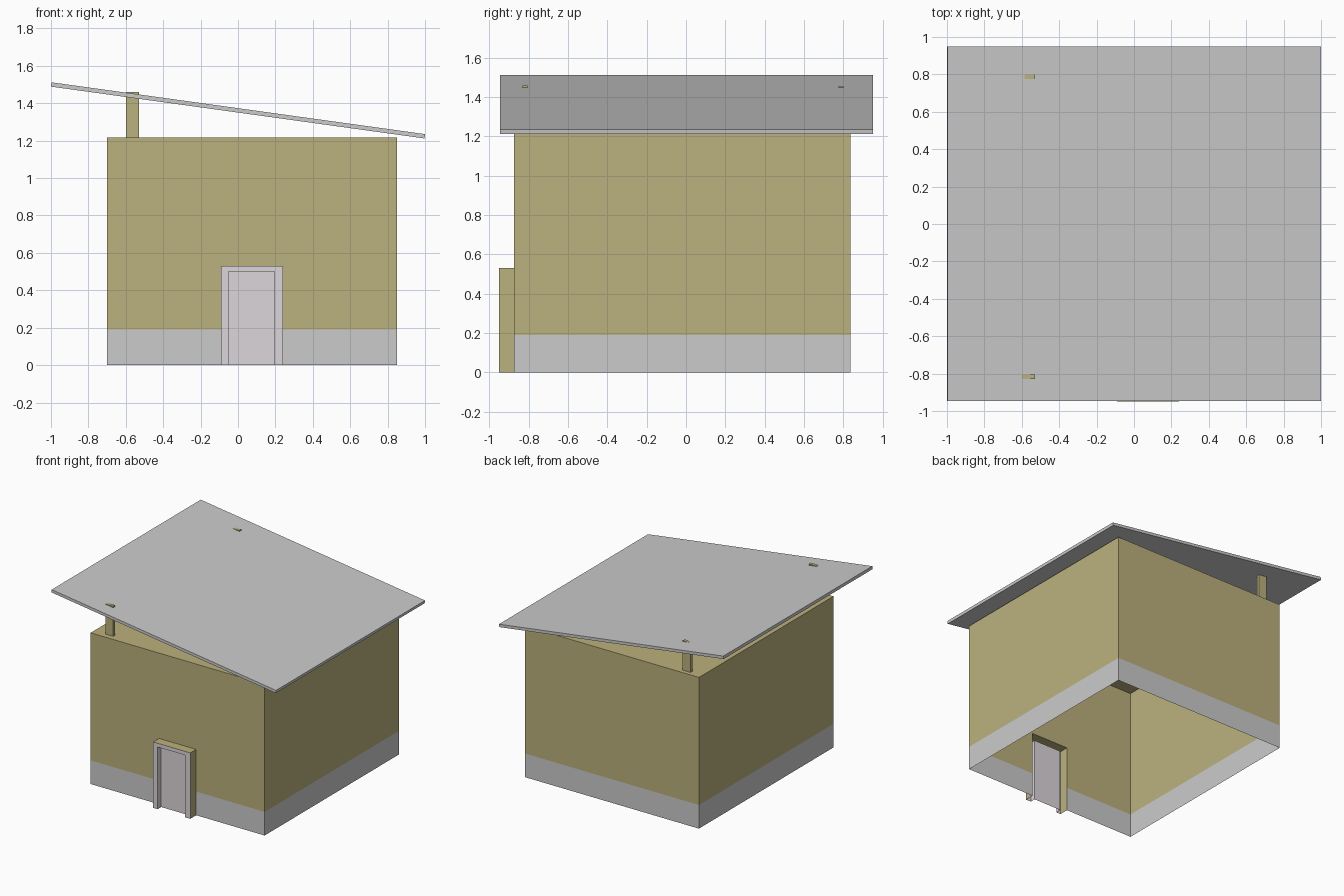
import bpy
import bmesh

if "Cube" in bpy.data.objects:
    bpy.data.objects.remove(bpy.data.objects["Cube"])

X0, X1, Y0, Y1, TOP = -0.70, 0.85, -0.875, 0.835, 1.217
DX0, DX1, DTOP = -0.09, 0.24, 0.53      # door surround outline
BAND = 0.19                             # plinth height
FRONT = -0.95


def material(name, rgb):
    m = bpy.data.materials.new(name)
    m.diffuse_color = (*rgb, 1)
    m.use_nodes = True
    m.node_tree.nodes["Principled BSDF"].inputs["Base Color"].default_value = m.diffuse_color
    return m


olive = material("olive", (0.50, 0.44, 0.205))
mauve = material("mauve", (0.72, 0.67, 0.70))


def make(name, strips=(), faces=(), mat=None):
    """Mesh from strips bridging two equal-length paths, plus single faces."""
    bm = bmesh.new()
    for a, b in strips:
        for i in range(len(a) - 1):
            bm.faces.new([bm.verts.new(p) for p in (a[i], a[i + 1], b[i + 1], b[i])])
    for f in faces:
        bm.faces.new([bm.verts.new(p) for p in f])
    bmesh.ops.remove_doubles(bm, verts=bm.verts, dist=1e-4)
    me = bpy.data.meshes.new(name)
    bm.to_mesh(me)
    bm.free()
    ob = bpy.data.objects.new(name, me)
    bpy.context.collection.objects.link(ob)
    if mat:
        me.materials.append(mat)
    return ob


def box(name, lo, hi, mat=None, prof=None):
    """Extrude an xz profile (or rectangle) along y."""
    prof = prof or [(lo[0], lo[2]), (hi[0], lo[2]), (hi[0], hi[2]), (lo[0], hi[2])]
    a = [(x, lo[1], z) for x, z in prof]
    b = [(x, hi[1], z) for x, z in prof]
    return make(name, [(b + b[:1], a + a[:1])], [a, b[::-1]], mat)


def at_z(path, z):
    return [(x, y, z) for x, y in path]


def at_y(path, y):
    return [(x, y, z) for x, z in path]


# Thin wall shell, open below, with a doorway in the front
corners = [(X1, Y0), (X1, Y1), (X0, Y1), (X0, Y0)]
around = [(DX1, Y0)] + corners + [(DX0, Y0)]
loop = around + around[:1]
make("plinth", [(at_z(around, 0), at_z(around, BAND))])
make("walls",
     [(at_z(around, BAND), at_z(around, DTOP)), (at_z(loop, DTOP), at_z(loop, TOP))],
     [at_z(around, TOP)], olive)

# Door surround, frame face, reveal and recessed panel
outer = [(DX0, 0), (DX0, DTOP), (DX1, DTOP), (DX1, 0)]
inner = [(-0.05, 0), (-0.05, 0.50), (0.195, 0.50), (0.195, 0)]
make("door_surround", [(at_y(outer, FRONT), at_y(outer, Y0))], mat=olive)
make("door_frame",
     [(at_y(inner, FRONT), at_y(outer, FRONT)),
      (at_y(inner, -0.905), at_y(inner, FRONT))], mat=mauve)
make("door_panel", faces=[at_y(inner[::-1], -0.905)], mat=mauve)

# Sloping roof slab
box("roof", (0, -0.945, 0), (0, 0.95, 0),
    prof=[(-1.0, 1.489), (0.997, 1.212), (1.0, 1.235), (-0.997, 1.512)])

# Two posts poking through the roof
for name, y, top in (("front_post", -0.83, 1.459), ("back_post", 0.775, 1.455)):
    box(name, (-0.60, y, TOP), (-0.53, y + 0.025, top), olive)
